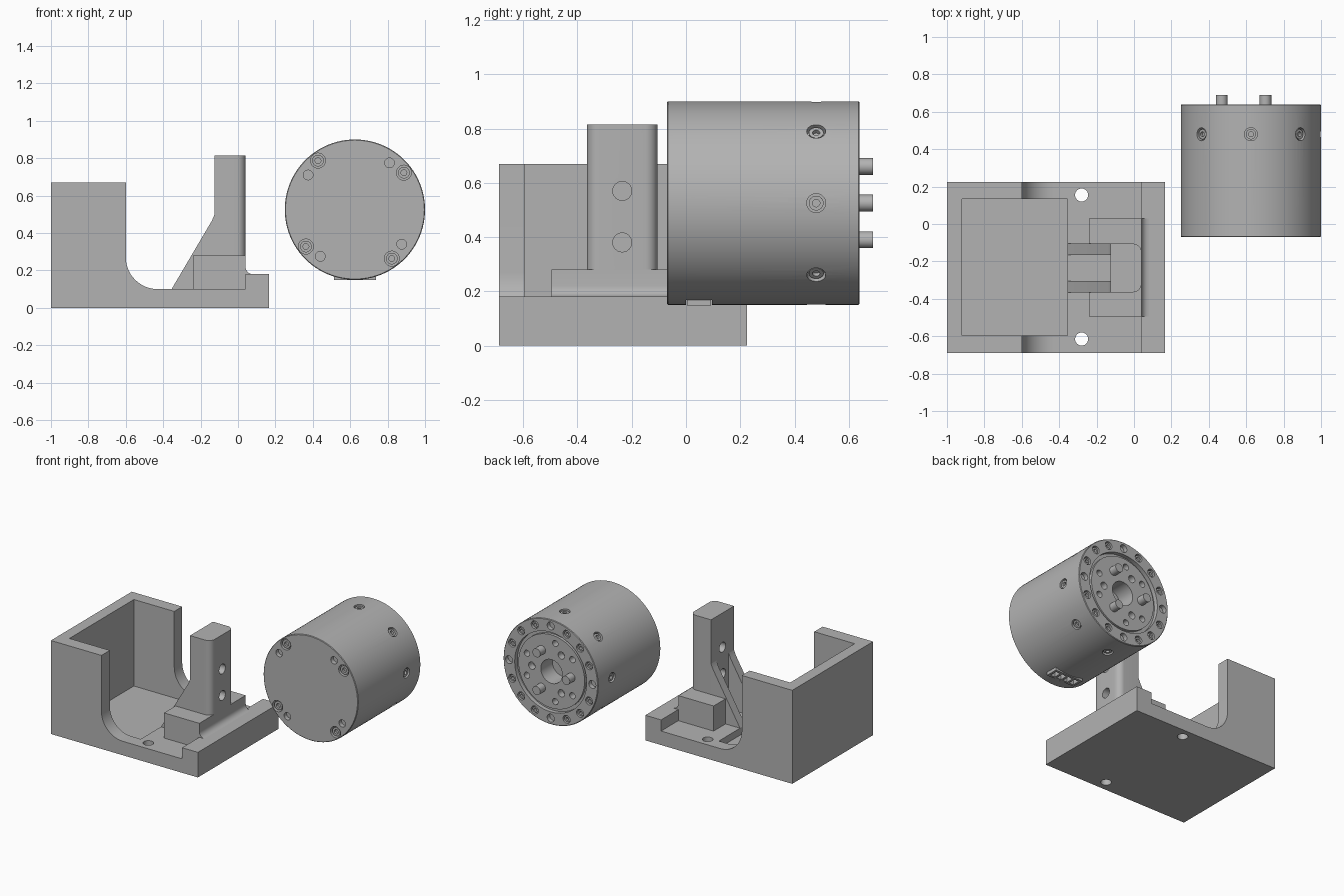
import bpy, bmesh
from math import sin, cos, pi, radians
from mathutils import Vector

if "Cube" in bpy.data.objects:
    bpy.data.objects.remove(bpy.data.objects["Cube"], do_unlink=True)

GREY = (0.45, 0.45, 0.45, 1)
grey = bpy.data.materials.new("plain grey")
grey.use_nodes = True
grey.diffuse_color = GREY
grey.node_tree.nodes["Principled BSDF"].inputs["Base Color"].default_value = GREY


def finish(name, bm):
    """Turn a bmesh into a grey object."""
    bmesh.ops.remove_doubles(bm, verts=bm.verts, dist=1e-5)
    bmesh.ops.recalc_face_normals(bm, faces=bm.faces)
    mesh = bpy.data.meshes.new(name)
    bm.to_mesh(mesh)
    bm.free()
    mesh.materials.append(grey)
    ob = bpy.data.objects.new(name, mesh)
    bpy.context.collection.objects.link(ob)
    return ob


def prism(name, points, start, end, axis="Y"):
    """Extrude an outline: (x, z) along y, or (x, y) along z."""
    def place(a, b, t):
        return (a, t, b) if axis == "Y" else (a, b, t)
    bm = bmesh.new()
    face = bm.faces.new([bm.verts.new(place(a, b, start)) for a, b in points])
    out = bmesh.ops.extrude_face_region(bm, geom=[face])
    verts = [g for g in out["geom"] if isinstance(g, bmesh.types.BMVert)]
    bmesh.ops.translate(bm, verts=verts, vec=place(0, 0, end - start))
    return finish(name, bm)


def box(name, x0, x1, y0, y1, z0, z1):
    return prism(name, [(x0, z0), (x1, z0), (x1, z1), (x0, z1)], y0, y1)


def lathe(name, profile, origin, axis, steps=24):
    """Turn a (radius, height) profile about an axis through origin."""
    bm = bmesh.new()
    vs = [bm.verts.new((r, 0, h)) for r, h in profile]
    es = [bm.edges.new(p) for p in zip(vs, vs[1:])]
    bmesh.ops.spin(bm, geom=vs + es, cent=(0, 0, 0), axis=(0, 0, 1),
                   angle=2 * pi, steps=steps, use_merge=True)
    rot = Vector(axis).to_track_quat("Z", "Y").to_matrix().to_4x4()
    bm.transform(rot)
    bmesh.ops.translate(bm, verts=bm.verts, vec=origin)
    return finish(name, bm)


def rod(name, radius, origin, axis, low, high, steps=24):
    return lathe(name, [(0, low), (radius, low), (radius, high), (0, high)],
                 origin, axis, steps)


def arc(cx, cy, r, a0, a1, n=8):
    return [(cx + r * cos(radians(a0 + (a1 - a0) * i / n)),
             cy + r * sin(radians(a0 + (a1 - a0) * i / n))) for i in range(n + 1)]


def join(name, obs):
    bpy.ops.object.select_all(action="DESELECT")
    for ob in obs:
        ob.select_set(True)
    bpy.context.view_layer.objects.active = obs[0]
    if len(obs) > 1:
        bpy.ops.object.join()
    obs[0].name = name
    return obs[0]


def cut(target, cutters):
    """Subtract the cutters and throw them away."""
    cutter = join("cutter", cutters)
    cutter.hide_render = True
    mod = target.modifiers.new("cut", "BOOLEAN")
    mod.operation, mod.solver, mod.object = "DIFFERENCE", "EXACT", cutter
    bpy.context.view_layer.objects.active = target
    bpy.ops.object.modifier_apply(modifier=mod.name)
    bpy.data.objects.remove(cutter, do_unlink=True)


def smooth(ob):
    join(ob.name, [ob])
    bpy.ops.object.shade_smooth_by_angle(angle=radians(30))


# Tray: tall end, curved cheeks, low floor and a raised lip
floor, lip = 0.1, 0.18
tray = prism("tray", [(-1, 0), (0.165, 0), (0.165, lip), (0.04, lip), (0.04, floor)]
             + arc(-0.43, 0.27, 0.17, 270, 180, 12) + [(-0.6, 0.67), (-1, 0.67)],
             -0.69, 0.225)
cut(tray, [box("pocket", -0.92, -0.355, -0.595, 0.135, 0.05, 1)]
    + [rod("bolt_hole", 0.035, (-0.28, y, 0), (0, 0, 1), -0.1, 0.3)
       for y in (-0.615, 0.155)])
smooth(tray)

# Foot block with a fillet onto the lip
mid = -0.235
foot = prism("foot", [(-0.24, floor - 0.01), (0.08, floor - 0.01)]
             + arc(0.08, 0.22, 0.04, 270, 180, 6) + [(0.04, 0.28), (-0.24, 0.28)],
             -0.495, 0.03)
cut(foot, [box("slot", -0.4, -0.121, mid - 0.07, mid + 0.07, floor, 0.5)])
smooth(foot)

# Upright post with rounded outer edges and two cross holes
post = prism("post", [(-0.125, mid - 0.13)] + arc(-0.005, mid - 0.085, 0.045, 270, 360)
             + arc(-0.005, mid + 0.085, 0.045, 0, 90) + [(-0.125, mid + 0.13)],
             floor - 0.01, 0.815, "Z")
cut(post, [rod("cross_hole", 0.035, (0, mid, z), (1, 0, 0), -0.3, 0.3)
           for z in (0.38, 0.57)])
smooth(post)

# Pair of sloping ribs behind the post
for side, y in (("right", mid - 0.13), ("left", mid + 0.07)):
    smooth(prism(side + "_rib", [(-0.355, floor - 0.01), (-0.12, floor - 0.01),
                                 (-0.12, 0.53), (-0.125, 0.5), (-0.14, 0.465),
                                 (-0.355, floor)], y, y + 0.06))

# Motor can: turned along y, with a groove and a bore on the back
cx, cz, R = 0.625, 0.525, 0.375
front, back, face = -0.07, 0.64, 0.63
motor = lathe("motor_can", [(0, front), (R - 0.004, front), (R, front + 0.004),
                            (R, back - 0.004), (R - 0.004, back), (0.285, back),
                            (0.285, 0.61), (0.262, 0.61), (0.262, face),
                            (0.085, face), (0.085, 0.5), (0, 0.5)],
              (cx, 0, cz), (0, 1, 0), 96)


def polar(r, degrees, y):
    a = radians(degrees)
    return Vector((cx + r * cos(a), y, cz + r * sin(a)))


# Holes: (position, outward direction, radius, depth, has screw)
FRONT, BACK = Vector((0, -1, 0)), Vector((0, 1, 0))
holes = []
for k in range(4):
    holes.append((polar(0.328, 37 + 90 * k, front), FRONT, 0.04, 0.03, True))
    holes.append((polar(0.311, 53.5 + 90 * k, front), FRONT, 0.026, 0.03, False))
for k in range(8):
    out = polar(1, 45 * k, 0) - polar(0, 0, 0)
    holes.append((polar(R, 45 * k, 0.48), out, 0.035, 0.03, True))
for k in range(16):
    holes.append((polar(0.33, 22.5 * k, back), BACK, 0.028, 0.03, k % 4 != 0))
for k in range(3):
    holes.append((polar(0.156, 120 * k, face), BACK, 0.026, 0.05, False))
    for turn in (-22, 22):
        holes.append((polar(0.21, 120 * k + turn, face), BACK, 0.022, 0.05, False))

slot = box("slot", cx - 0.115, cx + 0.115, 0, 0.095, 0.1, 0.2)
cut(motor, [rod("hole", r, p, d, -depth, 0.05) for p, d, r, depth, s in holes] + [slot])
smooth(motor)

# Socket screws seated in the holes
screws = []
for p, d, r, depth, has_screw in holes:
    if has_screw:
        r *= 0.78
        screws.append(lathe("screw", [(0, -depth - 0.01), (r, -depth - 0.01), (r, -0.008),
                                      (r * 0.5, -0.008), (r * 0.5, -0.024), (0, -0.024)],
                            p, d, 18))
smooth(join("socket_screws", screws))

# Drive pins on the back
pins = [rod("pin", 0.031, polar(0.156, 60 + 120 * k, 0), BACK, 0.6, 0.69) for k in range(3)]
smooth(join("drive_pins", pins))

# Connector under the can, with a row of sockets
connector = box("connector", cx - 0.112, cx + 0.112, 0.003, 0.092, 0.148, 0.205)
cut(connector, [box("socket", x - 0.018, x + 0.018, 0.02, 0.075, 0.1, 0.185)
                for x in [cx + 0.052 * (i - 1.5) for i in range(4)]])
